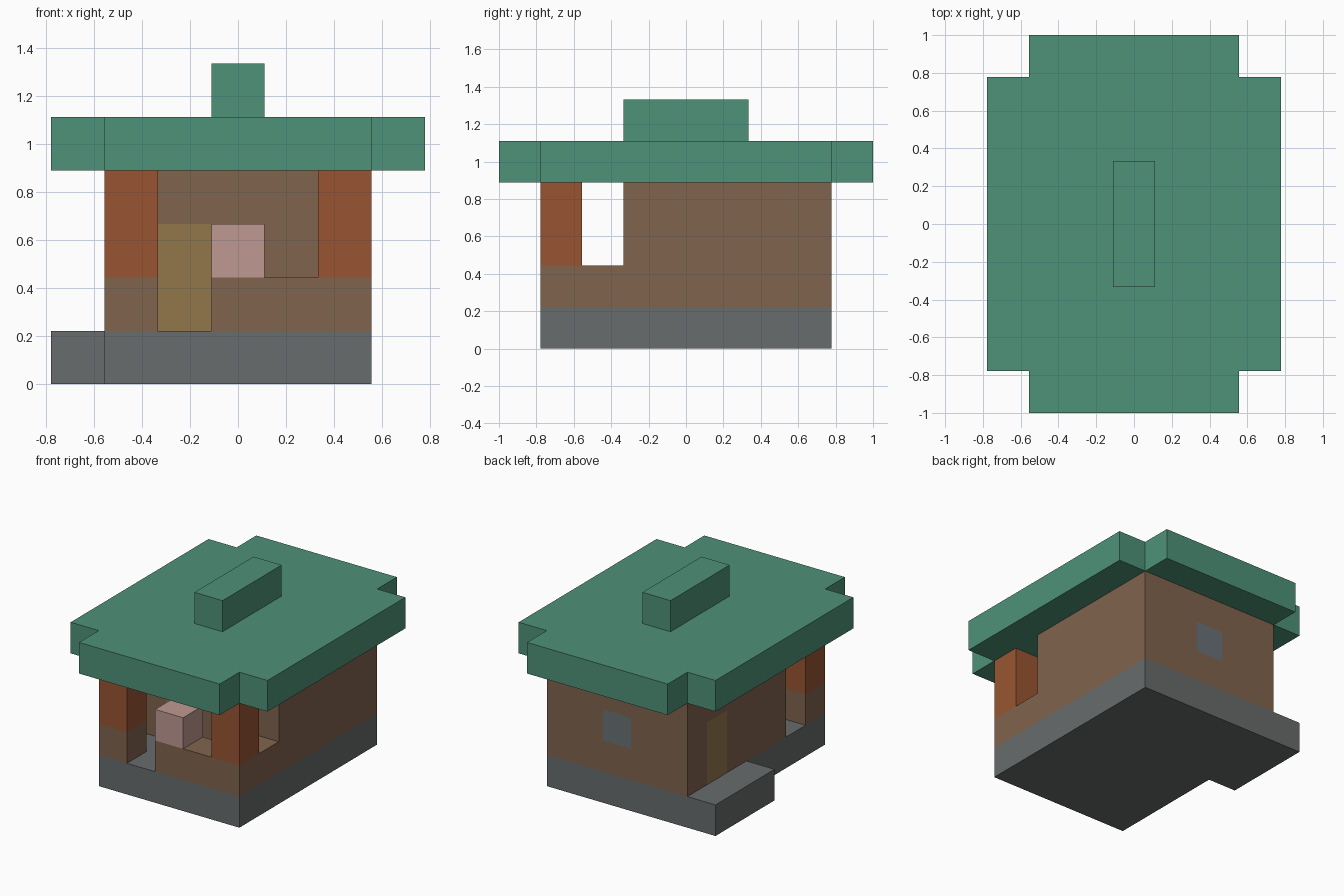
import bpy, bmesh
from mathutils import Vector

if "Cube" in bpy.data.objects:
    bpy.data.objects.remove(bpy.data.objects["Cube"], do_unlink=True)

U = 2 / 9  # one block


def material(name, rgb):
    lin = [((c / 255 + 0.055) / 1.055) ** 2.4 for c in rgb] + [1]
    m = bpy.data.materials.new(name)
    m.use_nodes = True
    m.diffuse_color = lin
    m.node_tree.nodes["Principled BSDF"].inputs["Base Color"].default_value = lin
    return m


GREEN = material("roof green", (78, 146, 121))
BROWN = material("wall brown", (128, 100, 77))
RUST = material("post rust", (153, 85, 50))
GREY = material("stone grey", (104, 108, 108))
OCHRE = material("door ochre", (146, 119, 75))
PINK = material("counter pink", (191, 153, 146))
GLASS = material("window blue grey", (105, 113, 118))


def finish(name, bm, *mats):
    bmesh.ops.recalc_face_normals(bm, faces=bm.faces)
    mesh = bpy.data.meshes.new(name)
    bm.to_mesh(mesh)
    bm.free()
    for m in mats:
        mesh.materials.append(m)
    ob = bpy.data.objects.new(name, mesh)
    bpy.context.collection.objects.link(ob)
    return ob


def prism(outline, z0, z1):
    """Upright block from an outline, all in block units."""
    bm = bmesh.new()
    face = bm.faces.new([bm.verts.new((x * U, y * U, z0 * U)) for x, y in outline])
    top = bmesh.ops.extrude_face_region(bm, geom=[face])["geom"]
    bmesh.ops.translate(bm, vec=(0, 0, (z1 - z0) * U),
                        verts=[g for g in top if isinstance(g, bmesh.types.BMVert)])
    return bm


def box(x0, x1, y0, y1, z0, z1):
    return prism([(x0, y0), (x1, y0), (x1, y1), (x0, y1)], z0, z1)


def cut(bm, axis, *positions):
    for p in positions:
        co, no = Vector(), Vector()
        co[axis], no[axis] = p * U, 1
        bmesh.ops.bisect_plane(bm, geom=bm.verts[:] + bm.edges[:] + bm.faces[:],
                               plane_co=co, plane_no=no)


# Stone base with a doorstep on the right side
finish("stone_base", prism([(-2.5, -3.5), (2.5, -3.5), (2.5, 3.5), (-3.5, 3.5),
                            (-3.5, 0.5), (-2.5, 0.5)], 0, 1), GREY)

# Room, with flush doors on the front and right side and a window at the back
room = box(-2.5, 2.5, -1.5, 3.5, 1, 4)
cut(room, 0, -1.5, -0.5, 0.5)
cut(room, 1, 1.5, 2.5)
cut(room, 2, 2, 3)
room.normal_update()
bmesh.ops.recalc_face_normals(room, faces=room.faces)
for f in room.faces:
    c, n = f.calc_center_median() / U, f.normal
    front_door = n.y < -0.5 and -1.5 < c.x < -0.5 and c.z < 3
    side_door = n.x < -0.5 and 1.5 < c.y < 2.5 and c.z < 3
    back_window = n.y > 0.5 and abs(c.x) < 0.5 and 2 < c.z < 3
    f.material_index = 1 if front_door or side_door else 2 if back_window else 0
finish("room", room, BROWN, OCHRE, GLASS)

# Porch: low wall round the left corner, a footing at the right, posts above
finish("porch_wall", prism([(-0.5, -3.5), (2.5, -3.5), (2.5, -1.5), (1.5, -1.5),
                            (1.5, -2.5), (-0.5, -2.5)], 1, 2), BROWN)
finish("right_post_footing", box(-2.5, -1.5, -3.5, -2.5, 1, 2), BROWN)
for side, x in (("right", -2.5), ("left", 1.5)):
    finish(side + "_post", box(x, x + 1, -3.5, -2.5, 2, 4), RUST)
finish("counter_block", box(-0.5, 0.5, -3.5, -2.5, 2, 3), PINK)

# Roof slab with notched corners, and its ridge
corner = [(3.5, 3.5), (2.5, 3.5), (2.5, 4.5)]
outline = []
for sx, sy in ((1, 1), (-1, 1), (-1, -1), (1, -1)):
    pts = [(x * sx, y * sy) for x, y in corner]
    outline += pts if sx * sy > 0 else pts[::-1]
finish("roof", prism(outline, 4, 5), GREEN)
finish("roof_ridge", box(-0.5, 0.5, -1.5, 1.5, 5, 6), GREEN)
